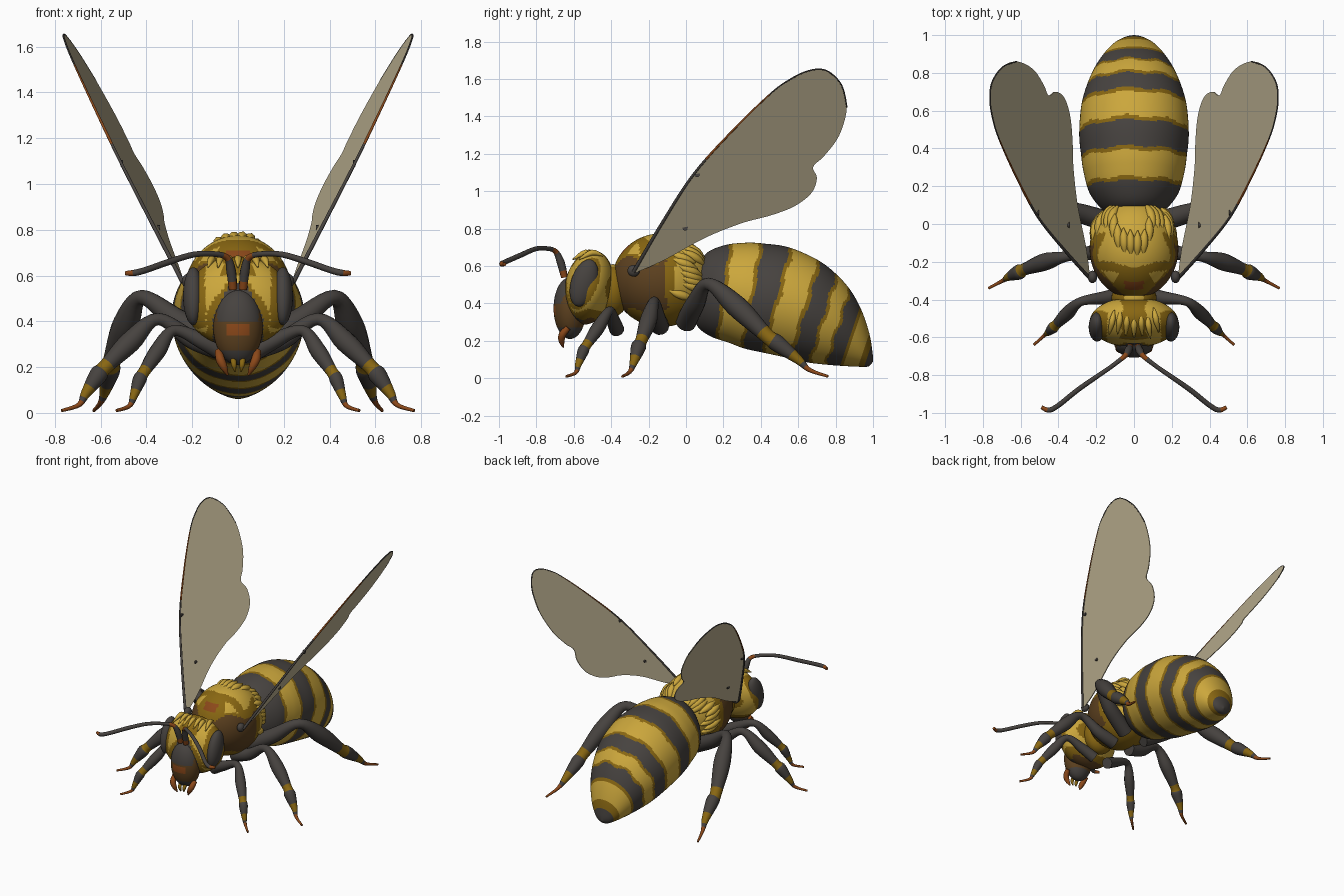
import bpy, bmesh, math, random
from mathutils import Vector, Matrix

cube = bpy.data.objects.get("Cube")
if cube:
    bpy.data.objects.remove(cube)
random.seed(4)

# Flat colours
YELLOW, OCHRE, DARK, BROWN, RUST, WING = range(6)
COLOURS = [("bright yellow", (.6, .385, .045)), ("dark ochre", (.25, .135, .006)),
           ("charcoal", (.062, .055, .05)), ("dark brown", (.11, .053, .014)),
           ("rust", (.26, .065, .01)), ("wing taupe", (.54, .47, .305))]
materials = []
for label, rgb in COLOURS:
    mat = bpy.data.materials.new(label)
    mat.use_nodes = True
    mat.diffuse_color = (*rgb, 1)
    mat.node_tree.nodes["Principled BSDF"].inputs["Base Color"].default_value = (*rgb, 1)
    materials.append(mat)


def finish(name, bm):
    bmesh.ops.recalc_face_normals(bm, faces=bm.faces)
    mesh = bpy.data.meshes.new(name)
    bm.to_mesh(mesh)
    bm.free()
    for mat in materials:
        mesh.materials.append(mat)
    obj = bpy.data.objects.new(name, mesh)
    bpy.context.collection.objects.link(obj)
    bpy.ops.object.select_all(action='DESELECT')
    obj.select_set(True)
    bpy.context.view_layer.objects.active = obj
    bpy.ops.object.shade_smooth_by_angle(angle=math.radians(50))


def smooth(rows, steps):
    """Smooth interpolation through rows of numbers."""
    out = []
    last = len(rows) - 1
    for i in range(last):
        quad = [rows[min(max(i + k, 0), last)] for k in (-1, 0, 1, 2)]
        for s in range(steps):
            t = s / steps
            out.append([b + .5 * t * (c - a + t * (2*a - 5*b + 4*c - d + t * (3*(b - c) + d - a)))
                        for a, b, c, d in zip(*quad)])
    return out + [list(rows[-1])]


def loft(bm, rings, paint):
    """Skin rings of points; paint(ring, column) gives each face its colour."""
    verts = [[bm.verts.new(p) for p in ring] for ring in rings]
    n = len(rings[0])
    for k in range(len(rings) - 1):
        for j in range(n):
            m = (j + 1) % n
            face = bm.faces.new((verts[k][j], verts[k][m], verts[k+1][m], verts[k+1][j]))
            face.material_index = paint(k, j)
    for k in (0, len(rings) - 1):
        bm.faces.new(verts[k]).material_index = paint(k, 0)


def tube(bm, rows, paint, sides=12, steps=6):
    """Tapered tube through rows of x, y, z, radius."""
    path = smooth(rows, steps)
    pts = [Vector(p[:3]) for p in path]
    u = Vector((.31, .17, .93))
    rings = []
    for i, p in enumerate(pts):
        t = (pts[min(i + 1, len(pts) - 1)] - pts[max(i - 1, 0)]).normalized()
        u = (u - t * u.dot(t)).normalized()
        v = t.cross(u)
        r = max(path[i][3], .002)
        rings.append([p + r * (u * math.cos(a) + v * math.sin(a))
                      for a in (math.tau * j / sides for j in range(sides))])
    loft(bm, rings, lambda k, j: paint(k / steps))


def ellipsoid(name, centre, radii, tilt, paint, seg=96):
    bm = bmesh.new()
    place = Matrix.Translation(centre) @ Matrix.Rotation(tilt, 4, 'X') @ Matrix.Diagonal((*radii, 1))
    bmesh.ops.create_uvsphere(bm, u_segments=seg, v_segments=seg * 2 // 3, radius=1, matrix=place)
    for f in bm.faces:
        f.material_index = paint(*f.calc_center_median())
    finish(name, bm)


def flip(rows, s):
    return [(s * r[0], *r[1:]) for r in rows]


# Abdomen: slanted rings given as top y, top z, bottom y, bottom z, half width
stations = [(.05, .55, .04, .36, .11), (.10, .66, .06, .28, .17), (.20, .71, .13, .225, .235),
            (.32, .725, .23, .19, .267), (.42, .72, .31, .16, .28), (.55, .70, .40, .14, .29),
            (.70, .635, .54, .11, .28), (.80, .56, .65, .085, .252), (.88, .47, .75, .073, .213),
            (.94, .36, .84, .066, .165), (.98, .24, .92, .062, .11), (.997, .14, .97, .062, .055),
            (1.0, .09, .99, .075, .008)]
bands = [(.23, DARK), (.25, OCHRE), (.39, YELLOW), (.412, OCHRE), (.55, DARK), (.572, OCHRE),
         (.70, YELLOW), (.72, OCHRE), (.80, DARK), (.815, OCHRE), (.868, YELLOW), (.88, OCHRE),
         (.927, DARK), (.94, OCHRE), (.98, YELLOW), (.991, OCHRE), (9, DARK)]
SIDES = 72
rows = smooth(stations, 16)
rings = []
for yt, zt, yb, zb, w in rows:
    mid, half = Vector((0, yt + yb, zt + zb)) / 2, Vector((0, yt - yb, zt - zb)) / 2
    rings.append([mid + half * math.cos(a) + Vector((w * math.sin(a), 0, 0))
                  for a in (math.tau * j / SIDES for j in range(SIDES))])


def band_colour(k, j):
    y = rows[k][0]
    y += .006 * math.sin(j * .7) * (y < .9)
    return next(m for limit, m in bands if y < limit)


bm = bmesh.new()
loft(bm, rings, band_colour)
finish("abdomen", bm)


# Thorax and neck
def thorax_colour(x, y, z):
    w = .025 * math.sin(17 * abs(x) + 2) + .02 * math.sin(25 * y)
    if abs(x) < .05 and y < -.3 and .66 < z < .71:
        return RUST
    if z + w > .63 and y + w < -.27:
        return YELLOW if .07 < abs(x) + w < .17 and z > .65 else OCHRE
    if z + w > .66:
        return OCHRE if y + w < -.2 else YELLOW
    if y + w > -.09:
        return YELLOW if z + w > .39 else OCHRE
    return OCHRE if z + w > .61 or z + w < .34 or y + w > -.13 else BROWN


T_MID, T_RAD = Vector((0, -.13, .525)), Vector((.235, .265, .25))
ellipsoid("thorax", T_MID, T_RAD, 0, thorax_colour)
ellipsoid("neck", (0, -.39, .47), (.12, .09, .14), 0,
          lambda x, y, z: YELLOW if abs(x) < .05 and z > .5 else OCHRE, 32)


# Head with face plate and eyes
def head_colour(x, y, z):
    w = .012 * math.sin(30 * z) + .01 * math.sin(40 * y)
    eye = math.hypot((y + .545 - .3 * (z - .51)) / .07, (z - .51) / .13)
    if z + w < .31:
        return BROWN
    if abs(x) > .14 and eye < 1.1:
        return OCHRE
    face = .035 + .075 * min(max((.56 - z) / .14, 0), 1)
    if y < -.54 and z < .57 and abs(x) < face + .03 + w:
        return DARK if abs(x) < face else OCHRE
    if z > .6 and abs(x) + w < .075 or z + w < .35 or y + w > -.41:
        return OCHRE
    return YELLOW


def face_colour(x, y, z):
    if y < -.64 and abs(x) < .052 and .34 < z < .385:
        return RUST
    return DARK if z < .275 or z > .4 and abs(x) < .09 else BROWN


ellipsoid("head", (0, -.52, .485), (.235, .13, .2), -.2, head_colour)
ellipsoid("face_plate", (0, -.62, .375), (.108, .088, .165), 0, face_colour, 64)

# Leg joints from hip to claw: x, y, z, radius
legs = {"front_leg": [(.06, -.37, .26, .04), (.15, -.39, .31, .036), (.28, -.41, .36, .024),
                      (.35, -.47, .27, .036), (.41, -.53, .18, .026), (.43, -.55, .145, .03),
                      (.455, -.575, .075, .018), (.475, -.59, .03, .01), (.53, -.64, .01, .007)],
        "middle_leg": [(.07, -.14, .28, .05), (.2, -.15, .32, .042), (.35, -.17, .41, .027),
                       (.47, -.2, .31, .046), (.58, -.24, .2, .032), (.61, -.255, .165, .04),
                       (.665, -.28, .085, .022), (.695, -.3, .035, .011), (.77, -.34, .01, .007)],
        "hind_leg": [(.08, 0, .3, .055), (.26, .05, .4, .052), (.42, .12, .505, .033),
                     (.49, .27, .385, .058), (.55, .43, .23, .04), (.56, .49, .185, .045),
                     (.58, .6, .1, .025), (.6, .66, .045, .012), (.63, .76, .01, .007)]}


def leg_colour(t):
    if 3.8 < t < 4.4 or 5.6 < t < 6.3:
        return OCHRE
    return RUST if t > 6.6 else DARK


antenna = [(.022, -.65, .54, .018), (.03, -.67, .62, .021), (.05, -.70, .68, .014),
           (.12, -.755, .695, .012), (.2, -.81, .69, .013), (.3, -.88, .66, .014),
           (.4, -.96, .625, .014), (.45, -.985, .612, .014), (.49, -.97, .61, .01)]
jaw = [(.085, -.63, .27, .016), (.078, -.66, .235, .02), (.062, -.665, .2, .016), (.045, -.655, .165, .004)]
tooth = [(.02, -.65, .24, .012), (.018, -.665, .21, .012), (.012, -.66, .18, .003)]

# Wing outline as y, z on a slanted plane
outline = [(-.28, .57), (-.14, .81), (.04, 1.09), (.25, 1.325), (.45, 1.52), (.56, 1.6), (.66, 1.645),
           (.75, 1.645), (.83, 1.57), (.86, 1.45), (.82, 1.3), (.74, 1.19), (.68, 1.13), (.70, 1.07),
           (.67, .99), (.58, .92), (.45, .87), (.3, .83), (.1, .75), (-.12, .63), (-.28, .56)]


def on_wing(y, z, lift=0):
    return Vector((.24 - .124 * (y + .27) + .593 * (z - .57) + lift, y, z))


for side, s in (("left", 1), ("right", -1)):
    for name, joints in legs.items():
        bm = bmesh.new()
        tube(bm, flip(joints, s), leg_colour, 14)
        finish(f"{side}_{name}", bm)

    bm = bmesh.new()
    tube(bm, flip(antenna, s), lambda t: RUST if t < .45 or 1.8 < t < 2.2 or t > 7.1 else DARK, 10)
    finish(f"{side}_antenna", bm)

    bm = bmesh.new()
    tube(bm, flip(jaw, s), lambda t: RUST, 10)
    tube(bm, flip(tooth, s), lambda t: OCHRE, 8)
    finish(f"{side}_jaw", bm)

    ellipsoid(f"{side}_eye", (s * .195, -.545, .51), (.045, .07, .13), -.3, lambda x, y, z: DARK, 32)
    ellipsoid(f"{side}_wing_joint", (s * .22, -.28, .575), (.025, .033, .032), 0, lambda x, y, z: DARK, 16)

    # Wing membrane with a dark leading vein and two spots
    bm = bmesh.new()
    edge = smooth(outline, 5)[:-1]
    face = bm.faces.new([bm.verts.new(on_wing(*p, -.003)) for p in edge])
    extruded = bmesh.ops.extrude_face_region(bm, geom=[face], use_keep_orig=True)["geom"]
    bmesh.ops.translate(bm, vec=(.006, 0, 0), verts=[g for g in extruded if isinstance(g, bmesh.types.BMVert)])
    for f in bm.faces:
        f.material_index = WING
    vein = [(*on_wing(*p), max(.004, .01 - .0015 * i)) for i, p in enumerate(outline[:10])]
    tube(bm, vein, lambda t: RUST if 2.3 < t < 4 else DARK, 8)
    for y, z in ((-.005, .805), (.06, 1.09)):
        centre = on_wing(y, z)
        tube(bm, [(*(centre + Vector((d, 0, 0))), .015) for d in (-.005, .005)], lambda t: DARK, 10, 1)
    bmesh.ops.scale(bm, vec=(s, 1, 1), verts=bm.verts)
    finish(f"{side}_wing", bm)


# Fur tufts lying over the back of the thorax and the crown of the head
def on_thorax(angle, y, grow):
    r = math.sqrt(max(0, 1 - ((y - T_MID.y) / T_RAD.y) ** 2))
    return T_MID + Vector((T_RAD.x * r * math.sin(angle) * grow, y - T_MID.y,
                           T_RAD.z * r * math.cos(angle) * grow))


bm = bmesh.new()
for i in range(26):
    angle = -1.8 + 3.6 * i / 25
    y = random.uniform(-.1, -.01) - .08 * (abs(angle) < .5)
    strand = [(*on_thorax(angle * (1 + .05 * k), y + .045 * k, g), r)
              for k, (g, r) in enumerate(((.97, .006), (.975, .022), (1.0, .022), (1.08, .003)))]
    tube(bm, strand, lambda t: YELLOW, 8, 4)
finish("thorax_fur", bm)

bm = bmesh.new()
for i in range(7):
    x = -.105 + .035 * i
    back = random.uniform(-.02, .02)
    strand = [(x, -.46 + back, .655, .004), (x * 1.1, -.52 + back, .672, .017),
              (x * 1.25, -.59 + back, .635, .003)]
    tube(bm, strand, lambda t: YELLOW, 8, 4)
finish("head_fur", bm)
